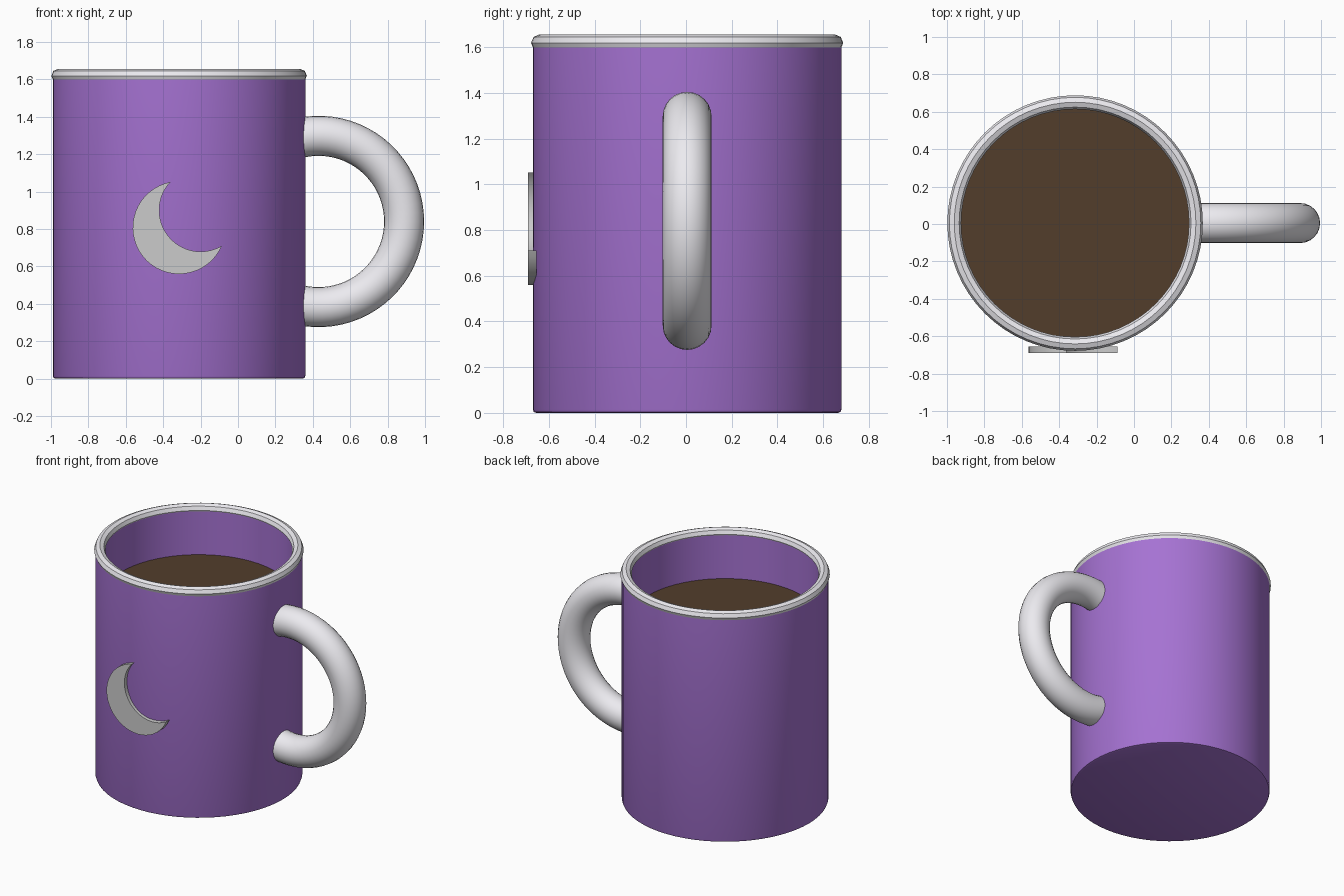
import bpy, bmesh, math
from mathutils import Vector

if "Cube" in bpy.data.objects:
    bpy.data.objects.remove(bpy.data.objects["Cube"])

CX, CY = -0.315, 0.005   # cup axis


def material(name, rgb):
    m = bpy.data.materials.new(name)
    m.diffuse_color = (*rgb, 1)
    m.use_nodes = True
    m.node_tree.nodes["Principled BSDF"].inputs["Base Color"].default_value = m.diffuse_color
    return m


def make_object(name, bm, mat=None, smooth=30):
    bmesh.ops.remove_doubles(bm, verts=bm.verts, dist=1e-5)
    bmesh.ops.recalc_face_normals(bm, faces=bm.faces)
    me = bpy.data.meshes.new(name)
    bm.to_mesh(me)
    bm.free()
    ob = bpy.data.objects.new(name, me)
    bpy.context.collection.objects.link(ob)
    if mat:
        me.materials.append(mat)
    bpy.ops.object.select_all(action='DESELECT')
    ob.select_set(True)
    bpy.context.view_layer.objects.active = ob
    bpy.ops.object.shade_smooth_by_angle(angle=math.radians(smooth))
    return ob


def sweep(name, profile, center, axis, mat, angle=2 * math.pi, steps=64, closed=False):
    """Spin a list of points around an axis through center."""
    bm = bmesh.new()
    vs = [bm.verts.new(p) for p in profile]
    pairs = list(zip(vs, vs[1:])) + ([(vs[-1], vs[0])] if closed else [])
    es = [bm.edges.new(p) for p in pairs]
    bmesh.ops.spin(bm, geom=vs + es, cent=center, axis=axis, angle=angle, steps=steps)
    if closed and angle < 6:
        bmesh.ops.holes_fill(bm, edges=bm.edges)
    return make_object(name, bm, mat)


def lathe(name, rz, mat, closed=False):
    return sweep(name, [(CX + r, CY, z) for r, z in rz], (CX, CY, 0), (0, 0, 1), mat, closed=closed)


purple = material("purple_glaze", (0.38, 0.17, 0.65))
white = material("white_glaze", (0.84, 0.83, 0.87))
brown = material("coffee_brown", (0.085, 0.047, 0.024))

# Hollow cup with a small bevel at the foot
lathe("cup_body", [(0, 0), (0.66, 0), (0.671, 0.004), (0.675, 0.015), (0.675, 1.62),
                   (0.612, 1.62), (0.612, 0.08), (0, 0.08)], purple)

# Faceted rim ring
lathe("rim", [(0.646 + 0.037 * math.cos(i * math.pi / 4), 1.619 + 0.037 * math.sin(i * math.pi / 4))
              for i in range(8)], white, closed=True)

# Drink surface
lathe("drink", [(0, 1.28), (0.612, 1.28), (0.612, 1.3), (0, 1.3)], brown)

# C-shaped handle, ends buried in the cup wall
HX, HZ, MAJOR, TUBE = 0.43, 0.84, 0.458, 0.107
half = math.radians(103)
start = Vector((math.cos(half), 0, math.sin(half)))
ring = []
for i in range(24):
    a = 2 * math.pi * i / 24
    ring.append(Vector((HX, CY + TUBE * math.sin(a), HZ)) + start * (MAJOR + TUBE * math.cos(a)))
sweep("handle", ring, (HX, CY, HZ), (0, 1, 0), white, angle=2 * half, steps=40, closed=True)


# Crescent plate: outer arc out, inner arc back
def arc(cx, cz, r, a0, a1, n):
    return [(cx + r * math.cos(a0 + (a1 - a0) * i / n), cz + r * math.sin(a0 + (a1 - a0) * i / n))
            for i in range(n + 1)]


outer, inner = (-0.315, 0.807), (-0.2, 0.9)
tips = [(-0.36, 1.052), (-0.087, 0.71)]
ao = [math.atan2(z - outer[1], x - outer[0]) for x, z in tips]
ai = [math.atan2(z - inner[1], x - inner[0]) for x, z in tips]
N = 32
a = arc(*outer, 0.248, ao[0], ao[1] + 2 * math.pi, N)
b = arc(*inner, 0.221, ai[0], ai[1] + 2 * math.pi, N)
for k, t in ((0, tips[0]), (N, tips[1])):
    a[k] = b[k] = t
bm = bmesh.new()
va = [bm.verts.new((x, -0.691, z)) for x, z in a]
vb = [va[0]] + [bm.verts.new((x, -0.691, z)) for x, z in b[1:-1]] + [va[-1]]
for i in range(N):
    quad = [va[i], va[i + 1], vb[i + 1], vb[i]]
    bm.faces.new(list(dict.fromkeys(quad)))
res = bmesh.ops.extrude_face_region(bm, geom=bm.faces[:], use_keep_orig=True)
bmesh.ops.translate(bm, vec=(0, 0.037, 0), verts=[v for v in res["geom"] if isinstance(v, bmesh.types.BMVert)])
make_object("moon_badge", bm)
